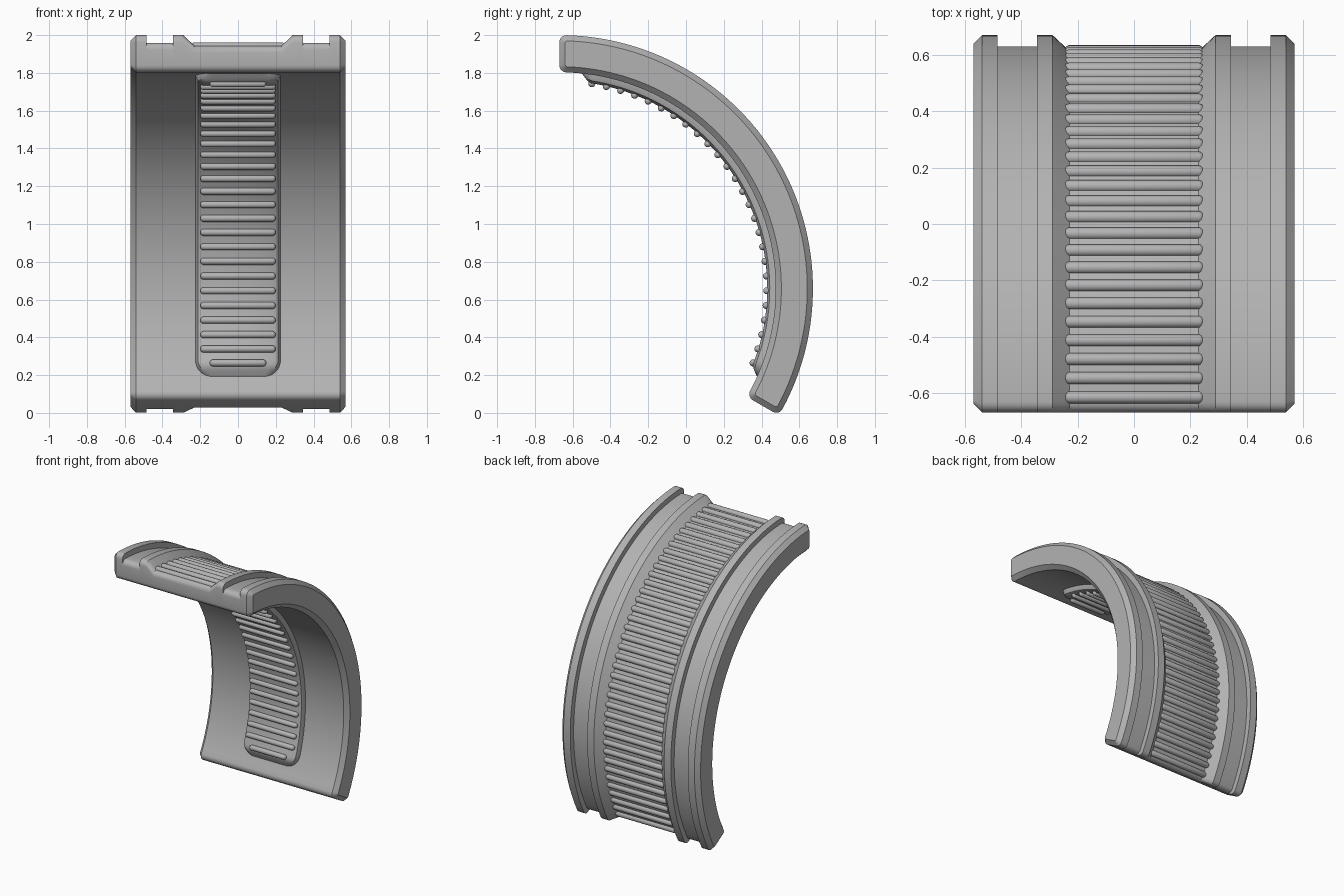
import bpy, bmesh
from math import sin, cos, pi, radians
from mathutils import Matrix, Vector

if "Cube" in bpy.data.objects:
    bpy.data.objects.remove(bpy.data.objects["Cube"])

# Arc layout: the part is swept about an axis along x
CY, CZ = -0.67, 0.658
START, END = radians(-30), radians(90)
R_OUT, R_IN = 1.342, 1.145
FILLET = 0.037

grey = bpy.data.materials.new("mid grey")
grey.use_nodes = True
colour = (0.45, 0.45, 0.45, 1)
grey.diffuse_color = colour
grey.node_tree.nodes["Principled BSDF"].inputs["Base Color"].default_value = colour


def polar(x, angle, radius):
    return Vector((x, CY + radius * cos(angle), CZ + radius * sin(angle)))


def finish(name, bm):
    bmesh.ops.remove_doubles(bm, verts=bm.verts[:], dist=1e-5)
    bmesh.ops.recalc_face_normals(bm, faces=bm.faces[:])
    mesh = bpy.data.meshes.new(name)
    bm.to_mesh(mesh)
    bm.free()
    mesh.materials.append(grey)
    ob = bpy.data.objects.new(name, mesh)
    bpy.context.collection.objects.link(ob)
    bpy.ops.object.select_all(action='DESELECT')
    ob.select_set(True)
    bpy.context.view_layer.objects.active = ob
    bpy.ops.object.shade_smooth_by_angle(angle=radians(32))
    return ob


def rail(radius, side, inset, steps=64):
    """Arc edge with rounded ends; side is +1 outside, -1 inside."""
    f = max(FILLET - inset, 0.012)
    edge = radius - side * inset
    ends = []
    for k in range(6):
        a = k * pi / 10
        ends.append((inset + f * (1 - cos(a)), edge - side * f * (1 - sin(a))))
    first = [(START + d / r, r) for d, r in ends]
    last = [(END - d / r, r) for d, r in reversed(ends)]
    a0, a1 = first[-1][0], last[0][0]
    arc = [(a0 + (a1 - a0) * i / steps, edge) for i in range(1, steps)]
    return first + arc + last


def build_shell():
    # Stations across the width: x, outer radius, edge inset
    groove, floor = R_OUT - 0.04, R_OUT - 0.056
    half = [(0.57, R_OUT, 0.03), (0.54, R_OUT, 0), (0.485, R_OUT, 0),
            (0.485, groove, 0), (0.345, groove, 0), (0.345, R_OUT, 0),
            (0.29, R_OUT, 0), (0.23, floor, 0)]
    stations = half + [(-x, r, i) for x, r, i in reversed(half)]
    bm = bmesh.new()
    loops = []
    for x, r, inset in stations:
        outline = rail(R_IN, -1, inset) + rail(r, 1, inset)[::-1]
        loops.append([bm.verts.new(polar(x, a, rad)) for a, rad in outline])
    n = len(loops[0])
    for p, q in zip(loops, loops[1:]):
        for i in range(n):
            j = (i + 1) % n
            bm.faces.new((p[i], p[j], q[j], q[i]))
    for cap in (loops[0], loops[-1]):
        for i in range(n // 2 - 1):
            bm.faces.new((cap[i], cap[i + 1], cap[n - 2 - i], cap[n - 1 - i]))
    return finish("curved_shell", bm)


def build_pad():
    # Raised inner pad with rounded corners and ramped ends
    a0, a1 = radians(-24), radians(84)
    corner, ramp, height = 0.09, 0.06, 0.045
    bm = bmesh.new()
    near = [corner * (1 - cos(k * pi / 16)) for k in range(9)]
    angles = [a0 + d / R_IN for d in near]
    b0, b1 = angles[-1], a1 - corner / R_IN
    angles += [b0 + (b1 - b0) * i / 50 for i in range(1, 50)]
    angles += [a1 - d / R_IN for d in reversed(near)]
    rows = []
    for a in angles:
        d = max(min(a - a0, a1 - a) * R_IN, 0)
        e = max(corner - d, 0)
        w = 0.225 - corner + max(corner ** 2 - e ** 2, 0) ** 0.5
        h = height * sin(min(d / ramp, 1) * pi / 2)
        section = [(w, R_IN + 0.02), (w, R_IN), (w - 0.012, R_IN - 0.7 * h),
                   (w - 0.04, R_IN - h)]
        section += [(-x, r) for x, r in reversed(section)]
        rows.append([bm.verts.new(polar(x, a, r)) for x, r in section])
    n = len(rows[0])
    for p, q in zip(rows, rows[1:]):
        for i in range(n):
            j = (i + 1) % n
            bm.faces.new((p[i], p[j], q[j], q[i]))
    bm.faces.new(rows[0])
    bm.faces.new(rows[-1])
    return finish("inner_pad", bm)


def build_ribs(name, count, first, last, radius, thick, half, end_half):
    # Row of round-ended bars laid along the arc
    bm = bmesh.new()
    for k in range(count):
        a = radians(first + (last - first) * k / (count - 1))
        length = end_half if k in (0, count - 1) else half
        made = bmesh.ops.create_uvsphere(bm, u_segments=14, v_segments=9, radius=thick,
                                         matrix=Matrix.Rotation(pi / 2, 4, 'Y'))
        for v in made["verts"]:
            stretch = length - thick if v.co.x > 0 else thick - length
            v.co = v.co + polar(stretch, a, radius)
    return finish(name, bm)


build_shell()
build_pad()
build_ribs("outer_ribs", 39, 2.4 - 30 + 0.0, 87.6, 1.284, 0.022, 0.25, 0.25)
build_ribs("inner_ribs", 26, -21, 81, 1.098, 0.019, 0.2, 0.15)
